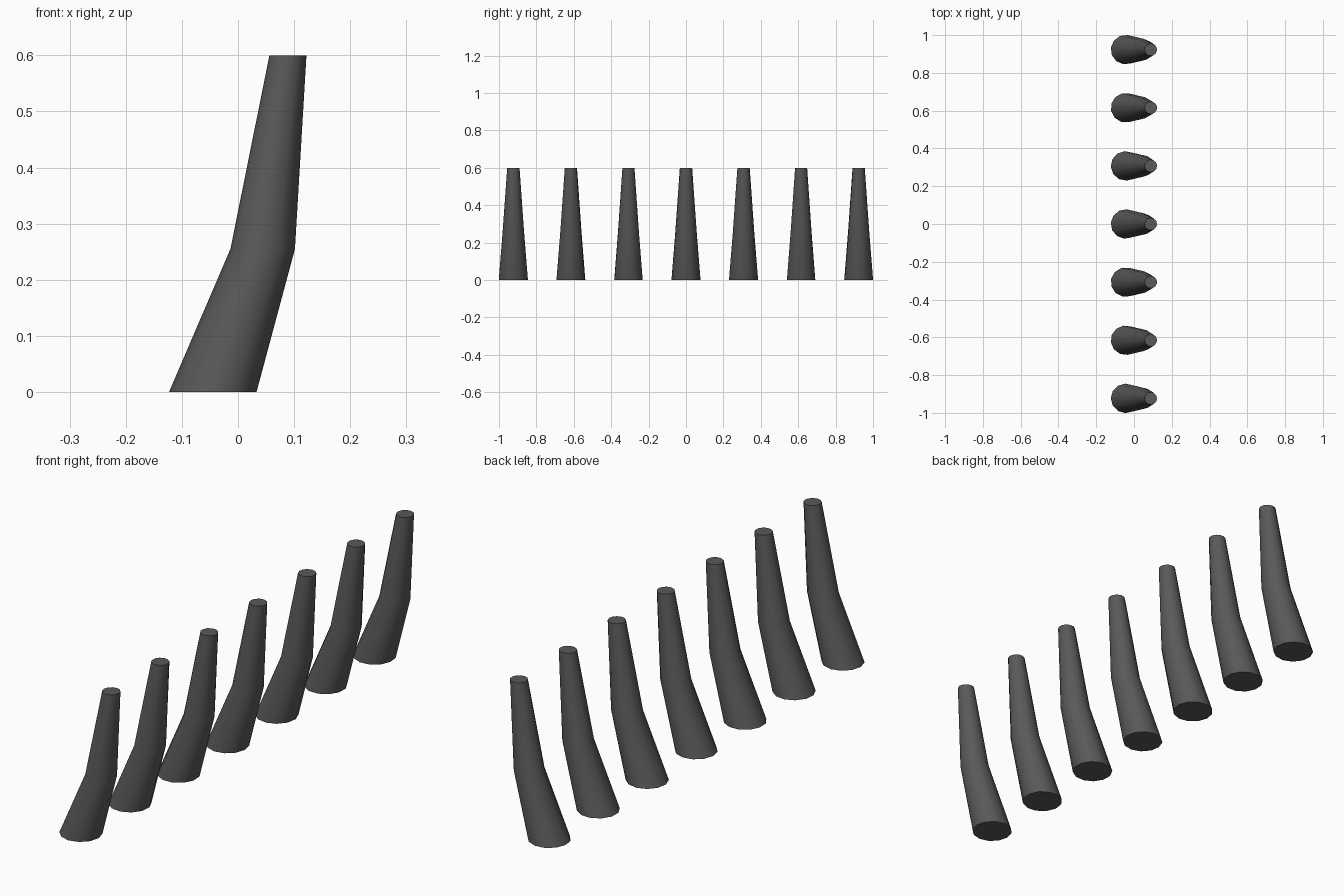
import bpy, bmesh, math

if "Cube" in bpy.data.objects:
    bpy.data.objects.remove(bpy.data.objects["Cube"])

SIDES = 12
COUNT = 7
SPACING = 0.3077
# spine of one tine: centre x, height, radius
RINGS = [(-0.045, 0.0, 0.078), (0.044, 0.255, 0.0575), (0.089, 0.6, 0.033)]

dark = bpy.data.materials.new("dark_grey")
dark.diffuse_color = (0.1, 0.1, 0.1, 1)
dark.use_nodes = True
dark.node_tree.nodes["Principled BSDF"].inputs["Base Color"].default_value = dark.diffuse_color


def make_tine(index):
    """Bent, tapering tine lofted through the rings and capped at both ends."""
    bm = bmesh.new()
    turn = index * 0.15
    loops = []
    for cx, z, r in RINGS:
        loops.append([bm.verts.new((cx + r * math.cos(a), r * math.sin(a), z))
                      for a in (turn + math.tau * i / SIDES for i in range(SIDES))])
    for low, high in zip(loops, loops[1:]):
        for i in range(SIDES):
            j = (i + 1) % SIDES
            bm.faces.new((low[i], low[j], high[j], high[i]))
    bm.faces.new(loops[0][::-1])
    bm.faces.new(loops[-1])
    mesh = bpy.data.meshes.new("tine")
    bm.to_mesh(mesh)
    bm.free()
    mesh.materials.append(dark)
    obj = bpy.data.objects.new(f"tine_{index + 1}", mesh)
    obj.location.y = (index - (COUNT - 1) / 2) * SPACING
    bpy.context.collection.objects.link(obj)
    return obj


# Row of tines along y, smooth sides with crisp caps
for k in range(COUNT):
    tine = make_tine(k)
    tine.select_set(True)
    bpy.context.view_layer.objects.active = tine
bpy.ops.object.shade_smooth_by_angle(angle=math.radians(40))
